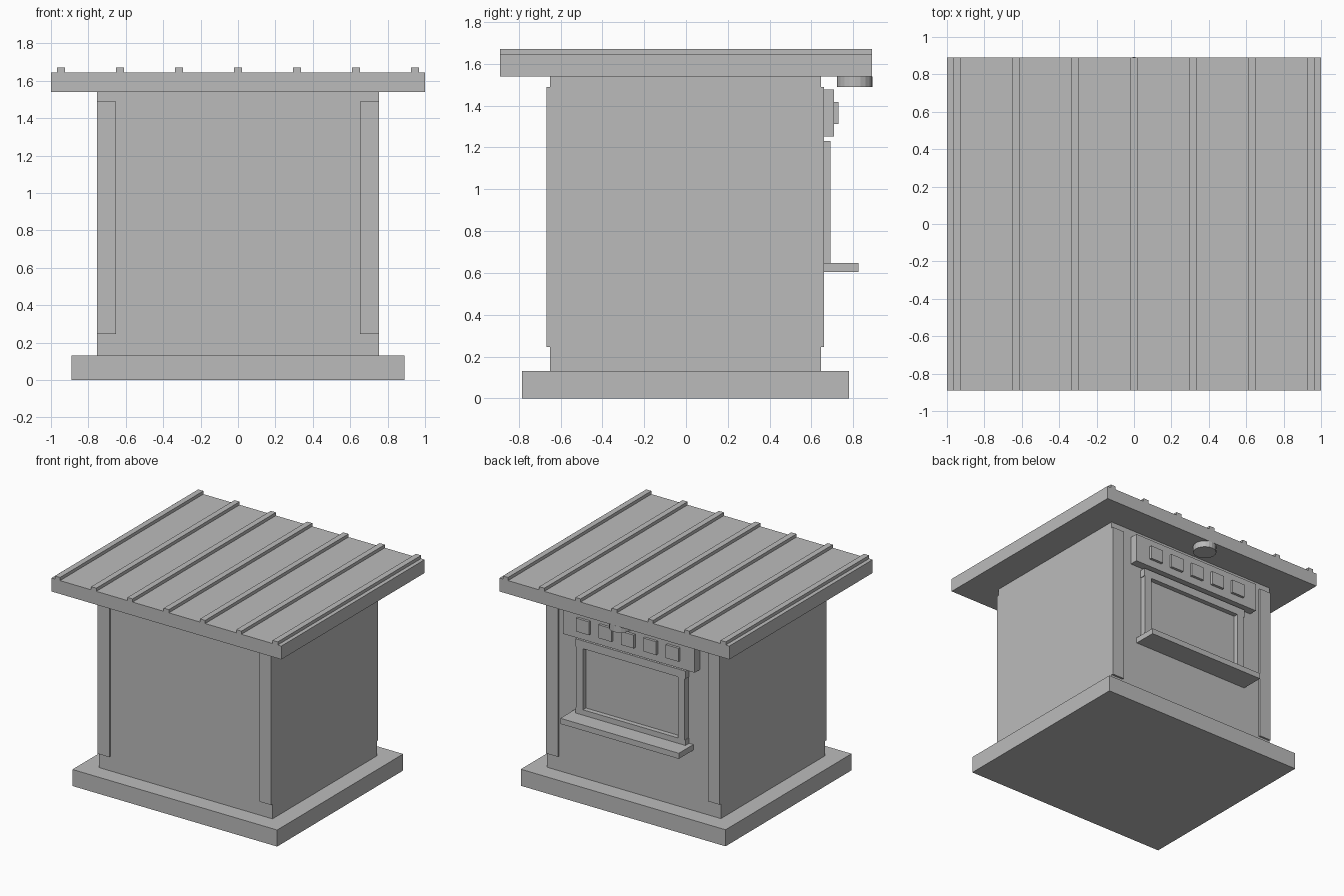
import bpy
import bmesh
from mathutils import Vector

if "Cube" in bpy.data.objects:
    bpy.data.objects.remove(bpy.data.objects["Cube"])

grey = bpy.data.materials.new("plain_grey")
grey.diffuse_color = (0.5, 0.5, 0.5, 1)
grey.use_nodes = True
grey.node_tree.nodes["Principled BSDF"].inputs["Base Color"].default_value = grey.diffuse_color


def finish(name, bm):
    mesh = bpy.data.meshes.new(name)
    bm.to_mesh(mesh)
    bm.free()
    mesh.materials.append(grey)
    obj = bpy.data.objects.new(name, mesh)
    bpy.context.collection.objects.link(obj)
    return obj


def box(name, x, y, z):
    """Box from (min, max) ranges along each axis."""
    bm = bmesh.new()
    bmesh.ops.create_cube(bm, size=1)
    lo, hi = Vector((x[0], y[0], z[0])), Vector((x[1], y[1], z[1]))
    for v in bm.verts:
        v.co = Vector([lo[i] + (v.co[i] + 0.5) * (hi[i] - lo[i]) for i in range(3)])
    return finish(name, bm)


WALL = 0.645  # back wall plane

# Base slab and booth body
box("base_slab", (-0.89, 0.89), (-0.785, 0.78), (0, 0.13))
box("booth_body", (-0.755, 0.755), (-0.65, WALL), (0.13, 1.54))

# Corner trim boards on the front and back
for side, label in ((-1, "left"), (1, "right")):
    x = sorted((side * 0.652, side * 0.755))
    box(f"front_trim_{label}", x, (-0.667, -0.65), (0.245, 1.49))
    box(f"back_trim_{label}", x, (WALL, 0.66), (0.245, 1.49))

# Roof slab with seven raised seams
box("roof_slab", (-1, 1), (-0.89, 0.89), (1.54, 1.645))
for i in range(7):
    cx = (i - 3) * 0.3155
    box(f"roof_seam_{i + 1}", (cx - 0.0225, cx + 0.0225), (-0.89, 0.89), (1.645, 1.67))

# Serving window: pane, frame bars and counter
box("window_pane", (-0.42, 0.42), (WALL, 0.652), (0.68, 1.18))
box("window_frame_top", (-0.478, 0.478), (WALL, 0.69), (1.17, 1.232))
box("window_frame_bottom", (-0.478, 0.478), (WALL, 0.69), (0.63, 0.69))
for side, label in ((-1, "left"), (1, "right")):
    box(f"window_frame_{label}", sorted((side * 0.413, side * 0.472)),
        (WALL, 0.69), (0.69, 1.17))
box("counter_shelf", (-0.515, 0.515), (WALL, 0.825), (0.604, 0.648))

# Sign board with five square tiles
box("sign_board", (-0.572, 0.572), (WALL, 0.709), (1.252, 1.477))
for i in range(5):
    cx = (i - 2) * 0.195
    box(f"sign_tile_{i + 1}", (cx - 0.056, cx + 0.056), (0.709, 0.729), (1.312, 1.417))

# Round lamp under the roof overhang
bm = bmesh.new()
bmesh.ops.create_cone(bm, cap_ends=True, segments=20, radius1=0.085, radius2=0.085, depth=0.05)
bmesh.ops.translate(bm, verts=bm.verts, vec=(0, 0.808, 1.515))
finish("eave_lamp", bm)
